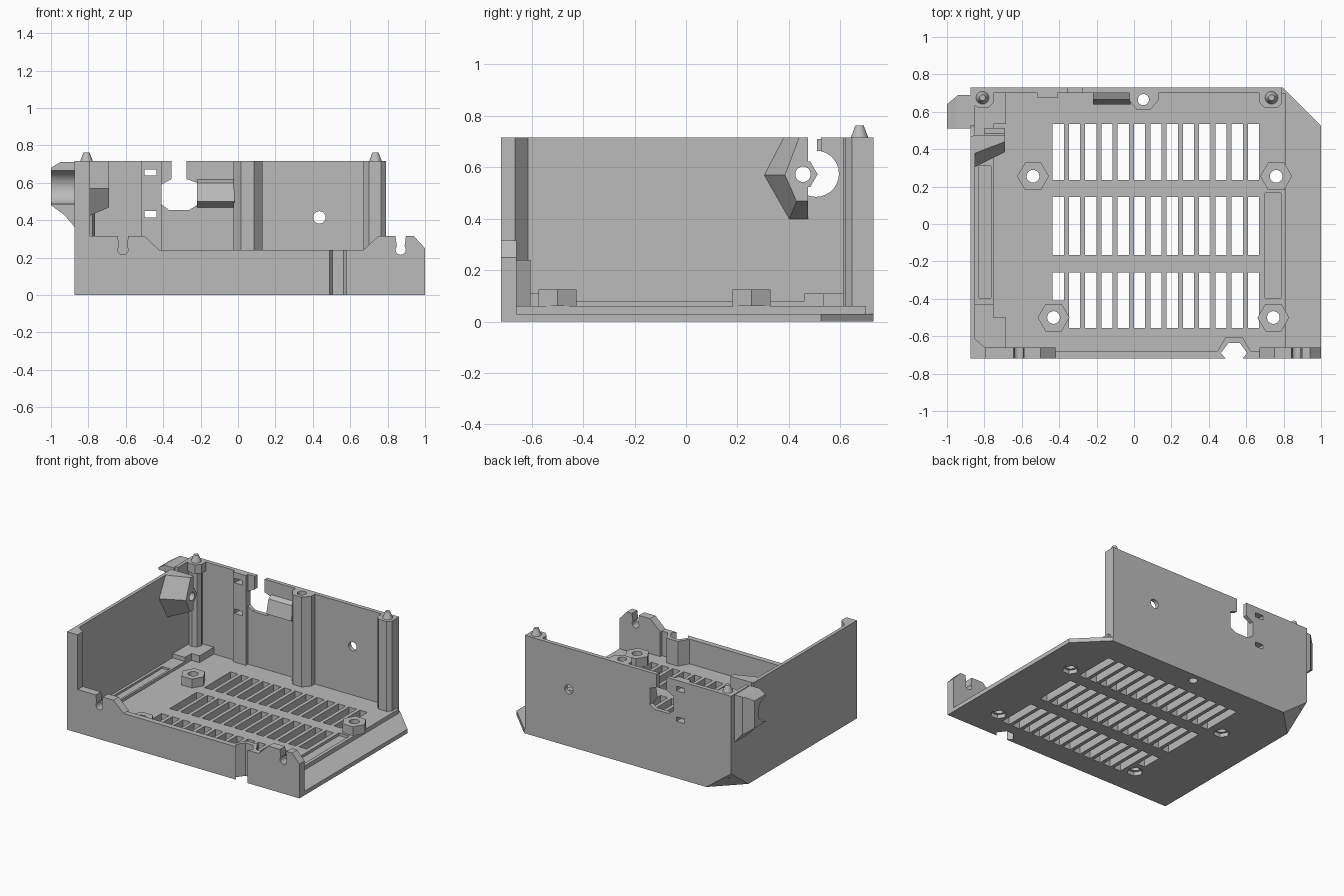
import bpy, bmesh, math

if "Cube" in bpy.data.objects:
    bpy.data.objects.remove(bpy.data.objects["Cube"])

mat = bpy.data.materials.new("matte grey")
mat.use_nodes = True
grey = (0.5, 0.5, 0.5, 1)
mat.diffuse_color = grey
mat.node_tree.nodes["Principled BSDF"].inputs["Base Color"].default_value = grey
parts = []


def ring(u, v, r, n=28):
    return [(u + r * math.cos(i * math.tau / n), v + r * math.sin(i * math.tau / n)) for i in range(n)]


def rect(u0, u1, v0, v1):
    return [(u0, v0), (u1, v0), (u1, v1), (u0, v1)]


def prism(name, axis, pts, a, b, cuts=(), end=None):
    """Extrude a profile along an axis from a to b; 'end' gives a different far profile."""
    place = {"x": lambda p, t: (t, p[0], p[1]),
             "y": lambda p, t: (p[0], t, p[1]),
             "z": lambda p, t: (p[0], p[1], t)}[axis]
    bm = bmesh.new()
    low = [bm.verts.new(place(p, a)) for p in pts]
    top = [bm.verts.new(place(p, b)) for p in (end or pts)]
    bm.faces.new(low)
    bm.faces.new(top)
    for i in range(len(pts)):
        j = (i + 1) % len(pts)
        bm.faces.new((low[i], low[j], top[j], top[i]))
    bmesh.ops.recalc_face_normals(bm, faces=bm.faces)
    me = bpy.data.meshes.new(name)
    bm.to_mesh(me)
    bm.free()
    me.materials.append(mat)
    ob = bpy.data.objects.new(name, me)
    bpy.context.collection.objects.link(ob)
    parts.append(ob)
    # apply each cut, then drop its cutter
    for k, cut in enumerate(cuts):
        cutter = prism("cutter", *cut)
        parts.remove(cutter)
        cutter.hide_render = True
        mod = ob.modifiers.new("cut", "BOOLEAN")
        mod.operation, mod.solver, mod.object = "DIFFERENCE", "EXACT", cutter
        dg = bpy.context.evaluated_depsgraph_get()
        ob_mesh = bpy.data.meshes.new_from_object(ob.evaluated_get(dg))
        ob.modifiers.clear()
        ob.data = ob_mesh
        bpy.data.objects.remove(cutter)
    return ob


L, R, F, B, H = -0.875, 0.79, -0.72, 0.73, 0.715


# Sloped cut under the rear corner
def corner(leg):
    return [(L - 0.015, B + 0.015), (L - 0.015 + leg, B + 0.015), (L - 0.015, B + 0.015 - leg)]


corner_cut = ("z", corner(0.43), -0.15, 0.16, (), corner(0.017))

# Floor with vents, screw holes and cable notch
standoffs = [(-0.54, 0.255), (0.76, 0.255), (-0.43, -0.5), (0.745, -0.5)]
notch = [(0.49, -0.74), (0.49, -0.72), (0.465, -0.69), (0.505, -0.635),
         (0.565, -0.635), (0.605, -0.69), (0.58, -0.72), (0.58, -0.74)]
notch_cut = ("z", notch, -0.1, 0.4)
floor_cuts = [notch_cut, ("z", ring(0.05, 0.665, 0.03), -0.1, 1)]
floor_cuts += [("z", ring(x, y, 0.034), -0.1, 0.3) for x, y in standoffs]
for y0, y1 in [(0.235, 0.535), (-0.165, 0.145), (-0.555, -0.26)]:
    for i in range(13):
        x = -0.405 + i * 0.087
        start = -0.41 if i == 0 and y0 < -0.5 else y0
        floor_cuts.append(("z", rect(x - 0.03, x + 0.03, start, y1), -0.1, 0.2))
nut_cuts = [("z", ring(x, y, 0.055, 6), -0.1, 0.028) for x, y in standoffs]
prism("floor_plate", "z", [(L, F), (1, F), (1, 0.525), (0.795, B), (L, B)], 0, 0.03,
      floor_cuts + nut_cuts + [corner_cut])
prism("floor_deck", "z", rect(L, 0.81, F, B - 0.03), 0.03, 0.06,
      floor_cuts + [corner_cut, ("z", rect(0.7, 0.785, -0.395, 0.165), 0.04, 0.1)])
for x, y in standoffs:
    prism("standoff", "z", ring(x, y, 0.085, 6), 0.06, 0.125, [("z", ring(x, y, 0.034), 0, 0.2)])

# Left wall with keyhole
bore = ("x", ring(0.505, 0.575, 0.09), -1.1, -0.8)
prism("left_wall", "x", rect(F, B, 0, H), L, L + 0.025,
      [corner_cut, bore, ("x", rect(0.47, 0.525, 0.6, 0.8), -1.1, -0.8)])
prism("front_corner_post", "z",
      [(L, F), (-0.79, F), (-0.79, -0.665), (-0.85, -0.615), (L, -0.615)], 0, H)

# Connector clamp inside the left wall and cradle outside it
prism("clamp_cone", "x",
      [(0.475, H), (0.375, H), (0.3, 0.57), (0.4, 0.395), (0.475, 0.395)], -0.86, -0.69,
      [("x", ring(0.455, 0.573, 0.03), -1, -0.5)],
      [(0.475, H), (0.44, H), (0.385, 0.57), (0.43, 0.468), (0.475, 0.468)])
prism("clamp_nut", "x", ring(0.455, 0.573, 0.057, 6), -0.8, -0.69,
      [("x", ring(0.455, 0.573, 0.03), -1, -0.5)])
prism("outer_cradle", "y",
      [(L, 0.365), (-0.93, 0.43), (-1, 0.48), (-1, 0.68), (-0.95, H - 0.005), (L, H - 0.005)], 0.51, 0.69,
      [bore, ("z", [(-1.02, 0.623), (-0.92, 0.707), (-1.02, 0.72)], 0, 1)])

# Rear wall with connector opening and small holes
opening = [(-0.37, 0.455), (-0.26, 0.455), (-0.22, 0.48), (-0.22, 0.6), (-0.275, 0.62),
           (-0.275, 0.8), (-0.355, 0.8), (-0.355, 0.62), (-0.41, 0.59), (-0.41, 0.485)]
slits = [("y", rect(-0.5, -0.435, z, z + 0.033), 0.5, 1) for z in (0.415, 0.638)]
prism("rear_wall", "y", rect(L, R, 0, H), B - 0.03, B,
      [corner_cut, ("y", opening, 0.5, 1), ("y", ring(0.435, 0.415, 0.033), 0.5, 1)] + slits)
prism("rear_rib", "y", rect(-0.515, -0.41, 0.05, H), 0.675, 0.7, slits)
prism("rear_latch", "x", [(0.705, 0.62), (0.665, 0.6), (0.64, 0.5), (0.705, 0.465)], -0.22, -0.02)
prism("screw_channel", "z",
      [(-0.025, 0.705), (-0.025, 0.66), (0.015, 0.61), (0.085, 0.61), (0.13, 0.66), (0.13, 0.705)],
      0.05, H, [("z", ring(0.05, 0.665, 0.03), -0.1, 1)])

# Rear corner posts with locating pegs
prism("right_post", "z",
      [(0.67, 0.71), (0.67, 0.65), (0.7, 0.62), (0.765, 0.62), (R, 0.645), (R, 0.71)], 0.05, H)
prism("left_post", "z", ring(-0.81, 0.67, 0.045, 8), 0.1, H)
prism("left_post_cap", "z",
      [(-0.86, 0.71), (-0.86, 0.64), (-0.83, 0.62), (-0.78, 0.62), (-0.75, 0.65), (-0.75, 0.71)], 0.65, H)
for x in (-0.81, 0.735):
    prism("peg", "z", ring(x, 0.675, 0.038), H - 0.01, 0.763, (), ring(x, 0.675, 0.016))

# Front wall: two raised shoulders with clip slots, and a low middle


def clip(x):
    return [("y", ring(x, 0.242, 0.027), -1, -0.5),
            ("y", [(x - 0.018, 0.24), (x + 0.018, 0.24), (x + 0.03, 0.33), (x - 0.03, 0.33)], -1, -0.5)]


prism("front_left_shoulder", "y",
      [(L, 0), (-0.42, 0), (-0.42, 0.24), (-0.5, 0.315), (L, 0.315)], F, -0.66, clip(-0.615))
prism("front_right_shoulder", "y",
      [(0.67, 0), (1, 0), (1, 0.25), (0.94, 0.315), (0.75, 0.315), (0.67, 0.24)], F, -0.66, clip(0.87))
prism("front_low_wall", "y", rect(-0.42, 0.67, 0, 0.24), F, -0.68, [notch_cut])
prism("cable_guide", "z", [(0.44, -0.69), (0.49, -0.605), (0.58, -0.605), (0.63, -0.69)],
      0.03, 0.24, [notch_cut])

# Stepped blocks in the left corners and the rail between them
for y0, y1, y2 in [(-0.67, -0.5, -0.43), (0.705, 0.535, 0.46)]:
    prism("corner_block", "z", [(-0.86, y0), (-0.685, y0), (-0.685, y1), (-0.75, y1), (-0.75, y2), (-0.86, y2)],
          0.05, 0.11, [corner_cut])
prism("left_rail", "z", rect(-0.86, -0.75, -0.43, 0.46), 0.05, 0.08,
      [("z", rect(-0.83, -0.765, -0.395, 0.31), 0.065, 0.2)])

# Smooth round surfaces, keep edges crisp
bpy.ops.object.select_all(action="DESELECT")
for ob in parts:
    ob.select_set(True)
bpy.context.view_layer.objects.active = parts[0]
bpy.ops.object.shade_smooth_by_angle(angle=math.radians(30))
